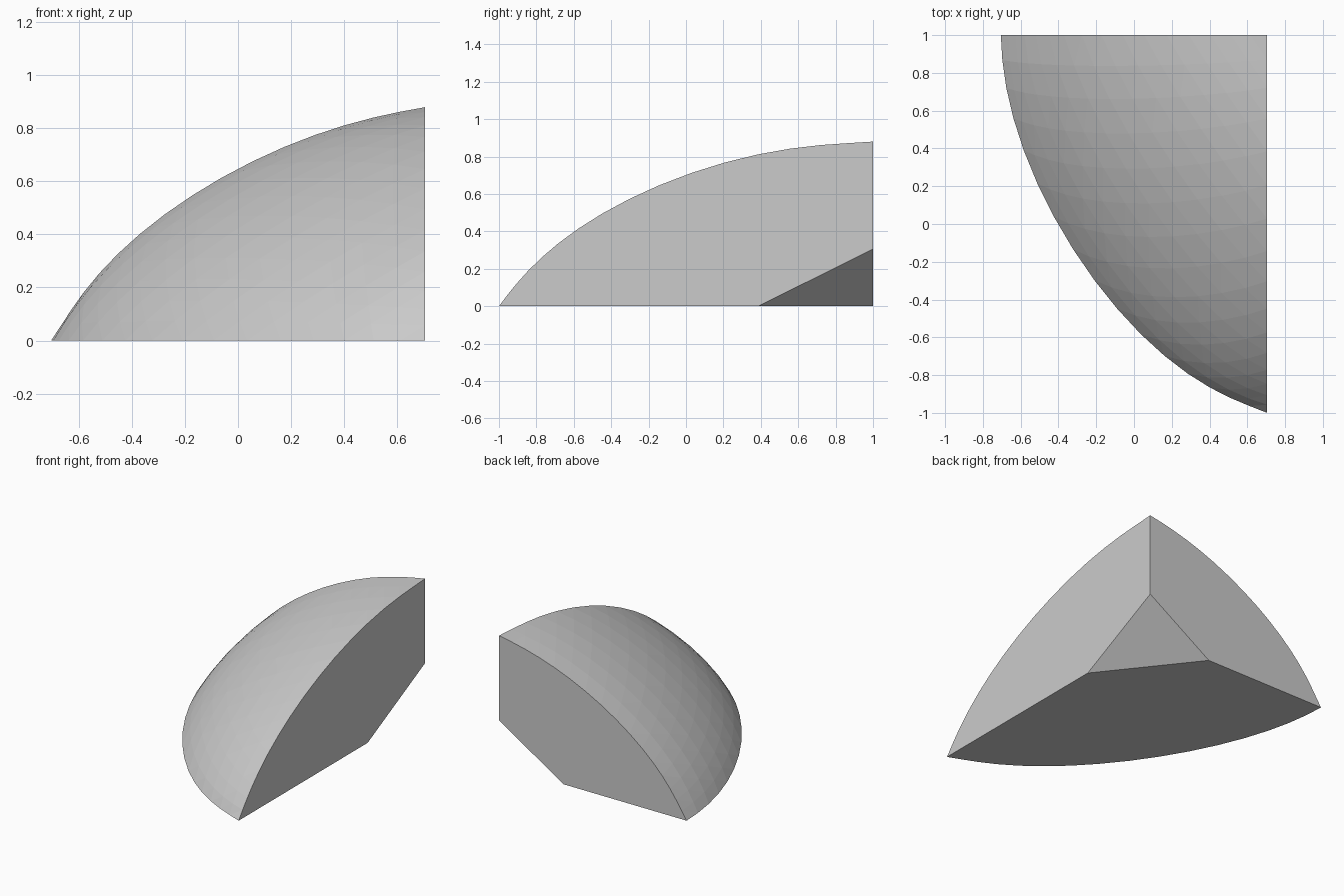
import bpy, bmesh
from mathutils import Vector

if "Cube" in bpy.data.objects:
    bpy.data.objects.remove(bpy.data.objects["Cube"])

# Domed corner wedge: three flat walls at right angles, a bulged outer shell
# and a small slanted facet where the walls would meet.
CORNER = Vector((0.705, 1.0, 0.0))
SPAN = Vector((-1.41, -2.0, 0.88))     # reach of the shell along each axis
CUT = Vector((0.343, 0.3075, 0.347))   # slanted facet, fraction of each span
N = 16


def edge_bulge(a, b, base, mid, lean, skew=0.0):
    """Bulge along one wall's curved edge between tips a and b."""
    return a * b * (base + mid * a * b + (lean + skew * a * b) * (b - a))


def shell_point(i, j, k):
    """Bulged point for barycentric weights of the three tips."""
    t = (1
         + edge_bulge(i, k, 0.64, 1.35, 0.08)
         + edge_bulge(j, k, 0.75, 1.85, 0.07, 1.0)
         + edge_bulge(j, i, 0.84, 1.40, 0.13)
         + 3.3 * i * j * k)
    return CORNER + Vector((SPAN.x * i, SPAN.y * j, SPAN.z * k)) * t


bm = bmesh.new()

# Outer shell
grid = {}
for a in range(N + 1):
    for b in range(N + 1 - a):
        grid[a, b] = bm.verts.new(shell_point(a / N, b / N, (N - a - b) / N))
for a in range(N):
    for b in range(N - a):
        bm.faces.new((grid[a, b], grid[a + 1, b], grid[a, b + 1]))
        if a + b < N - 1:
            bm.faces.new((grid[a + 1, b], grid[a + 1, b + 1], grid[a, b + 1]))

# Slanted facet
cx, cy, cz = [bm.verts.new(CORNER + Vector(
    [SPAN[n] * CUT[n] if n == axis else 0 for n in range(3)])) for axis in range(3)]
bm.faces.new((cx, cy, cz))

# Flat walls: back, right and base
bm.faces.new([grid[a, 0] for a in range(N + 1)] + [cx, cz])
bm.faces.new([grid[0, b] for b in range(N + 1)] + [cy, cz])
bm.faces.new([grid[a, N - a] for a in range(N + 1)] + [cx, cy])

bmesh.ops.recalc_face_normals(bm, faces=bm.faces[:])
mesh = bpy.data.meshes.new("domed_wedge")
bm.to_mesh(mesh)
bm.free()
obj = bpy.data.objects.new("domed_wedge", mesh)
bpy.context.collection.objects.link(obj)
